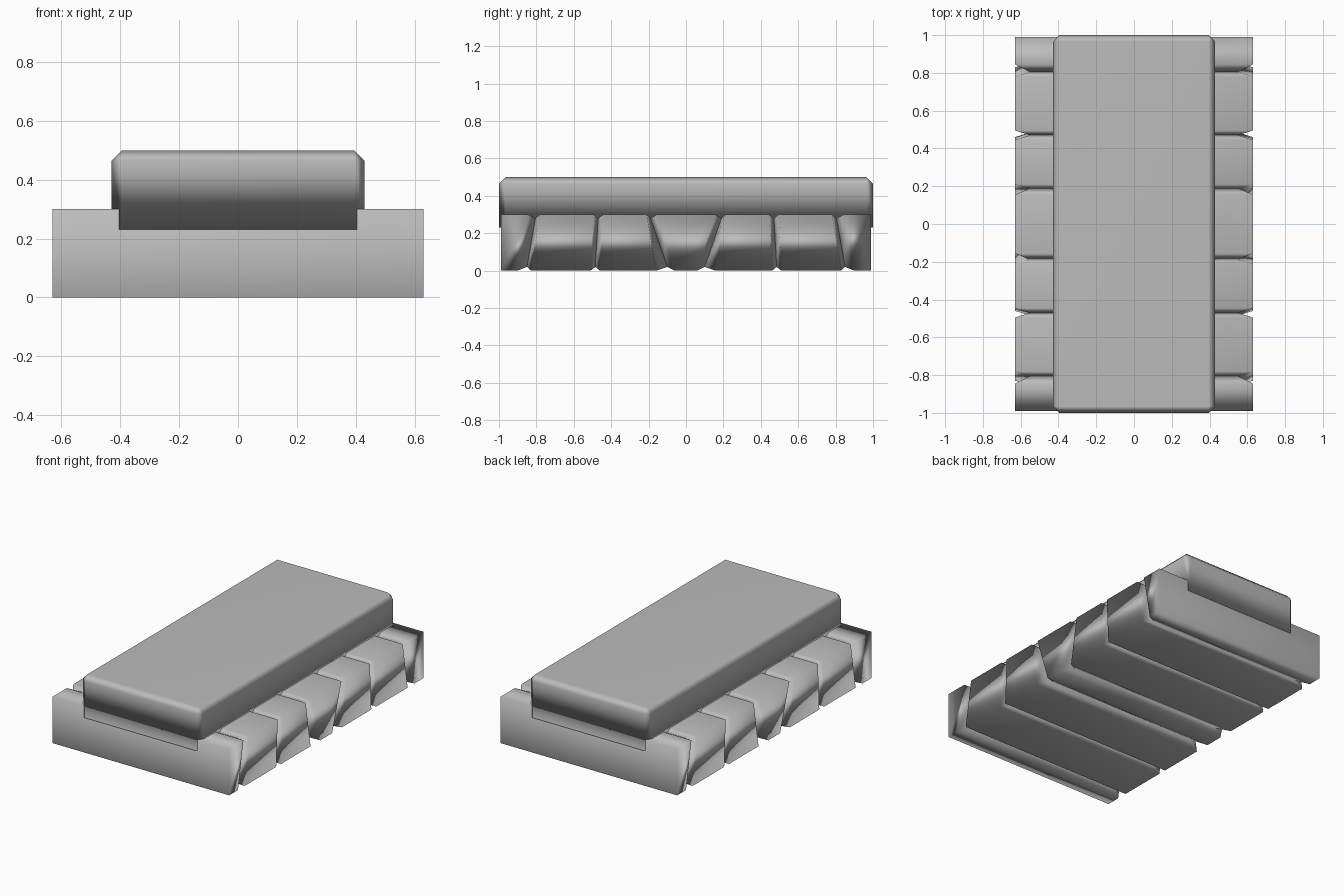
import bpy
import bmesh

cube = bpy.data.objects.get("Cube")
if cube:
    bpy.data.objects.remove(cube, do_unlink=True)

stone = bpy.data.materials.new("grey_stone")
stone.use_nodes = True
grey = (0.5, 0.5, 0.5, 1)
stone.diffuse_color = grey
stone.node_tree.nodes["Principled BSDF"].inputs["Base Color"].default_value = grey

HALF_WIDTH, HEIGHT, END = 0.63, 0.30, 0.99
GROOVE_SIDE, GROOVE_DEPTH = 0.08, 0.02


def finish(name, bm):
    """Turn a bmesh into a softly shaded stone object."""
    bmesh.ops.recalc_face_normals(bm, faces=bm.faces)
    mesh = bpy.data.meshes.new(name)
    bm.to_mesh(mesh)
    bm.free()
    mesh.materials.append(stone)
    mesh.shade_smooth()
    obj = bpy.data.objects.new(name, mesh)
    bpy.context.collection.objects.link(obj)
    soft = obj.modifiers.new("soft_normals", 'WEIGHTED_NORMAL')
    soft.mode = 'FACE_AREA'
    return obj


def ring(bm, y_bottom, y_top, seam):
    """One rectangular section across the block; seams are sunk in."""
    x = HALF_WIDTH - (GROOVE_SIDE if seam else 0)
    dz = GROOVE_DEPTH if seam else 0
    return [bm.verts.new(p) for p in (
        (-x, y_bottom, dz), (x, y_bottom, dz),
        (x, y_top, HEIGHT - dz), (-x, y_top, HEIGHT - dz))]


def block(name, sections):
    """Loft a block through (y at bottom, y at top, seam) sections."""
    bm = bmesh.new()
    rings = [ring(bm, *s) for s in sections]
    for a, b in zip(rings, rings[1:]):
        for i in range(4):
            j = (i + 1) % 4
            bm.faces.new((a[i], a[j], b[j], b[i]))
    bm.faces.new(rings[0])
    bm.faces.new(rings[-1])
    return finish(name, bm)


# Seams on the back half: (inner rim, seam, outer rim), each (bottom, top)
key_seam = ((0.06, 0.155), (0.10, 0.19), (0.16, 0.21))
mid_seam = ((0.46, 0.445), (0.485, 0.47), (0.51, 0.495))
end_seam = ((0.83, 0.78), (0.85, 0.805), (0.90, 0.845))


def between(a, b):
    """Sections of the block lying between two seams."""
    return [(*a[1], True), (*a[2], False), (*b[0], False), (*b[1], True)]


def mirrored(sections):
    return [(-b, -t, s) for b, t, s in reversed(sections)]


# Wedge-shaped middle block
half = [(*key_seam[0], False), (*key_seam[1], True)]
block("middle_wedge_block", mirrored(half) + half)

# Blocks to either side of it
parts = {
    "inner_block": between(key_seam, mid_seam),
    "outer_block": between(mid_seam, end_seam),
    "end_block": [(*end_seam[1], True), (*end_seam[2], False), (END, END, False)],
}
for part, sections in parts.items():
    block("back_" + part, sections)
    block("front_" + part, mirrored(sections))

# Long slab on top, chamfered along the top and the upright corners
bm = bmesh.new()
bmesh.ops.create_cube(bm, size=1)
for v in bm.verts:
    v.co.x *= 0.86
    v.co.y *= 2
    v.co.z = 0.50 if v.co.z > 0 else 0.23
edges = [e for e in bm.edges if max(v.co.z for v in e.verts) > 0.4]
bmesh.ops.bevel(bm, geom=edges, offset=0.035, segments=1, affect='EDGES')
finish("top_slab", bm)
